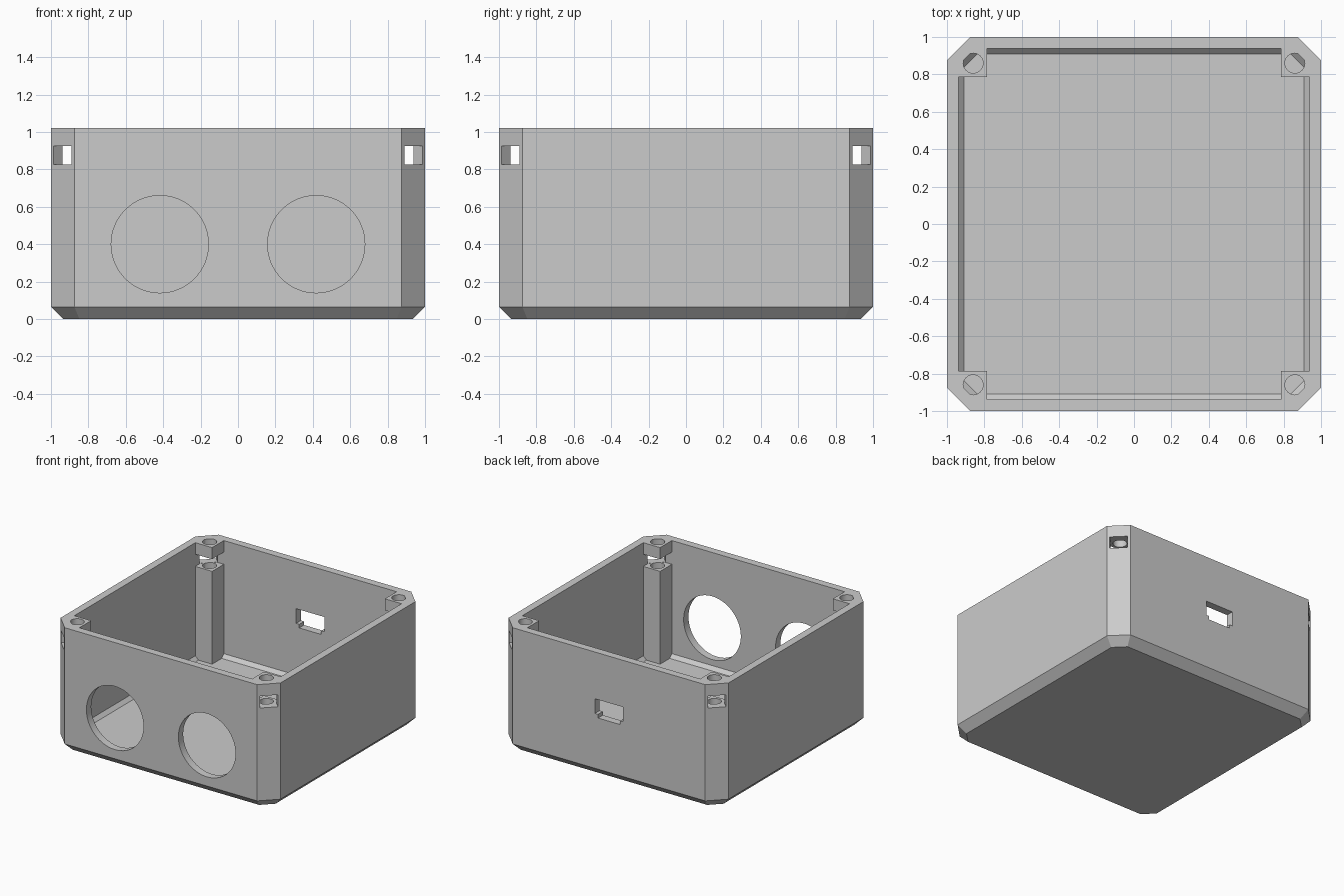
import bpy, bmesh, math
from mathutils import Matrix, Vector

cube = bpy.data.objects.get("Cube")
if cube:
    bpy.data.objects.remove(cube, do_unlink=True)

HEIGHT, WALL, CORNER, BEVEL = 1.02, 0.0625, 0.125, 0.065
INNER_BEVEL = BEVEL - WALL * (2 - math.sqrt(2))
POST, SCREW, HOLE_R = 0.785, 0.86, 0.053
GAP_LOW, GAP_HIGH = 0.825, 0.925
CORNERS = [(sx, sy) for sx in (-1, 1) for sy in (-1, 1)]


def to_object(name, bm):
    bmesh.ops.recalc_face_normals(bm, faces=bm.faces)
    mesh = bpy.data.meshes.new(name)
    bm.to_mesh(mesh)
    bm.free()
    obj = bpy.data.objects.new(name, mesh)
    bpy.context.collection.objects.link(obj)
    return obj


def octagon(offset):
    """Square outline with cut corners, moved inward by offset."""
    a = 1 - offset
    b = 2 - CORNER - offset * math.sqrt(2) - a
    return [(a, -b), (a, b), (b, a), (-b, a), (-a, b), (-a, -b), (-b, -a), (b, -a)]


def loft(name, levels):
    """Stack outlines given as (z, points) into a closed solid."""
    bm = bmesh.new()
    rings = [[bm.verts.new((x, y, z)) for x, y in pts] for z, pts in levels]
    for low, high in zip(rings, rings[1:]):
        for i in range(len(low)):
            j = (i + 1) % len(low)
            bm.faces.new((low[i], low[j], high[j], high[i]))
    bm.faces.new(rings[0][::-1])
    bm.faces.new(rings[-1])
    return to_object(name, bm)


def box(name, low, high, turn=0.0):
    bm = bmesh.new()
    low, high = Vector(low), Vector(high)
    bmesh.ops.create_cube(bm, size=1)
    bmesh.ops.scale(bm, vec=high - low, verts=bm.verts)
    bmesh.ops.translate(bm, vec=(low + high) / 2, verts=bm.verts)
    bmesh.ops.rotate(bm, matrix=Matrix.Rotation(turn, 3, "Z"), verts=bm.verts)
    return to_object(name, bm)


def cylinder(name, radius, depth, centre, along_y=False):
    bm = bmesh.new()
    bmesh.ops.create_cone(bm, cap_ends=True, segments=64, radius1=radius, radius2=radius, depth=depth)
    if along_y:
        bmesh.ops.rotate(bm, matrix=Matrix.Rotation(math.pi / 2, 3, "X"), verts=bm.verts)
    bmesh.ops.translate(bm, vec=centre, verts=bm.verts)
    return to_object(name, bm)


def cut(target, cutter):
    """Subtract the cutter and remove it."""
    cutter.hide_render = True
    mod = target.modifiers.new("cut", "BOOLEAN")
    mod.operation, mod.solver, mod.object = "DIFFERENCE", "EXACT", cutter
    bpy.context.view_layer.objects.active = target
    bpy.ops.object.modifier_apply(modifier=mod.name)
    bpy.data.objects.remove(cutter, do_unlink=True)


# Outer body with bevelled base
body = loft("enclosure_box", [(0, octagon(BEVEL)), (BEVEL, octagon(0)), (HEIGHT, octagon(0))])

# Cavity, leaving corner posts that are split by a gap and bored for screws
cavity = loft("cavity", [(WALL, octagon(WALL + INNER_BEVEL)),
                         (WALL + INNER_BEVEL, octagon(WALL)), (1.1, octagon(WALL))])
for sx, sy in CORNERS:
    for bottom, top in ((0, GAP_LOW), (GAP_HIGH, 1.2)):
        xs, ys = sorted((sx * POST, sx * 1.1)), sorted((sy * POST, sy * 1.1))
        post = box("post", (xs[0], ys[0], bottom), (xs[1], ys[1], top))
        cut(post, cylinder("bore", HOLE_R, 4, (sx * SCREW, sy * SCREW, 0.5)))
        cut(cavity, post)
cut(body, cavity)

# Slots through the cut corners
for k in range(4):
    cut(body, box("corner_slot", (1.24, -0.068, GAP_LOW + 0.001),
                  (1.4, 0.068, GAP_HIGH - 0.001), math.radians(45 + 90 * k)))

# Round openings in the front wall
for sx in (-1, 1):
    cut(body, cylinder("round_opening", 0.26, 0.2, (sx * 0.418, -0.97, 0.4), True))

# Stepped connector opening in the back wall
cut(body, box("connector_opening", (-0.128, 0.85, 0.515), (0.128, 1.1, 0.636)))
cut(body, box("connector_step", (-0.1, 0.85, 0.485), (0.1, 1.1, 0.55)))

# Grey plastic
grey = bpy.data.materials.new("grey_plastic")
grey.use_nodes = True
colour = (0.6, 0.6, 0.6, 1)
grey.diffuse_color = colour
grey.node_tree.nodes["Principled BSDF"].inputs["Base Color"].default_value = colour
body.data.materials.clear()
body.data.materials.append(grey)
for poly in body.data.polygons:
    poly.material_index = 0

bpy.ops.object.select_all(action="DESELECT")
body.select_set(True)
bpy.context.view_layer.objects.active = body
bpy.ops.object.shade_smooth_by_angle(angle=math.radians(30))
